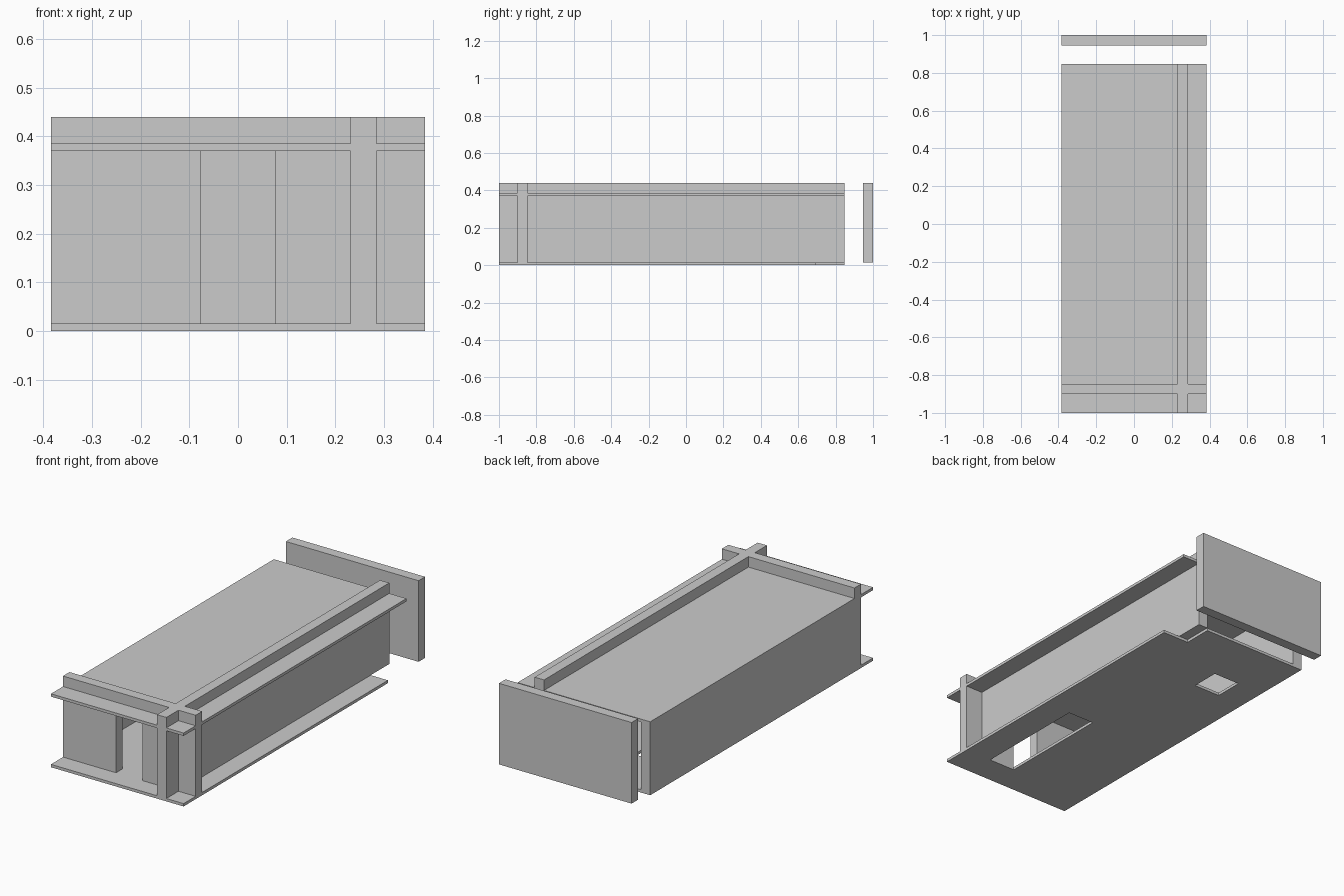
import bpy

if "Cube" in bpy.data.objects:
    bpy.data.objects.remove(bpy.data.objects["Cube"])

M = 2 / 13            # planning module: 5 wide, 13 long
W = 2.5 * M           # half width
T = 0.054             # wall thickness
FLOOR, CEIL, ROOF, TOP = 0.015, 0.37, 0.385, 0.44
BACK = 5.5 * M        # back edge of floor and roof
FRONT = -5.5 * M      # inner face of the front wall


def box(name, x, y, z):
    """Box from (min, max) ranges on each axis."""
    bpy.ops.mesh.primitive_cube_add(size=1)
    ob = bpy.context.object
    ob.name = ob.data.name = name
    for v in ob.data.vertices:
        v.co = [r[0] if c < 0 else r[1] for c, r in zip(v.co, (x, y, z))]
    return ob


def cut(target, x, y, z):
    """Subtract a box from the target."""
    cutter = box("cutter", x, y, z)
    mod = target.modifiers.new("opening", 'BOOLEAN')
    mod.operation, mod.solver, mod.object = 'DIFFERENCE', 'EXACT', cutter
    bpy.context.view_layer.objects.active = target
    bpy.ops.object.modifier_apply(modifier=mod.name)
    bpy.data.objects.remove(cutter)


# Floor slab with a long opening, a square opening and a notched back corner
floor = box("floor_slab", (-W, W), (-1, BACK), (0, FLOOR))
for x, y in [((0.5 * M, 1.5 * M), (FRONT, -1.5 * M)),
             ((-1.5 * M, -0.5 * M), (2.5 * M, 3.5 * M)),
             ((1.5 * M, W + 0.1), (4.5 * M, BACK + 0.1))]:
    cut(floor, x, y, (-0.1, 0.1))

# Roof slab
box("roof_slab", (-W, W), (-1, BACK), (CEIL, ROOF))

# Front cross wall with a doorway, rising as a parapet
front = box("front_wall", (-W, W), (FRONT - T, FRONT), (FLOOR, TOP))
cut(front, (-0.5 * M, 0.5 * M), (FRONT - 0.2, FRONT + 0.2), (FLOOR - 0.1, CEIL))

# Long side wall running through the front wall, also a parapet
box("long_wall", (1.5 * M, 1.5 * M + T), (-1, BACK), (FLOOR, TOP))

# Left wall under the roof
box("left_wall", (-W, -W + T), (FRONT, BACK), (FLOOR, CEIL))

# Freestanding wall behind the open back
box("back_screen_wall", (-W, W), (1 - T, 1), (FLOOR, TOP))
